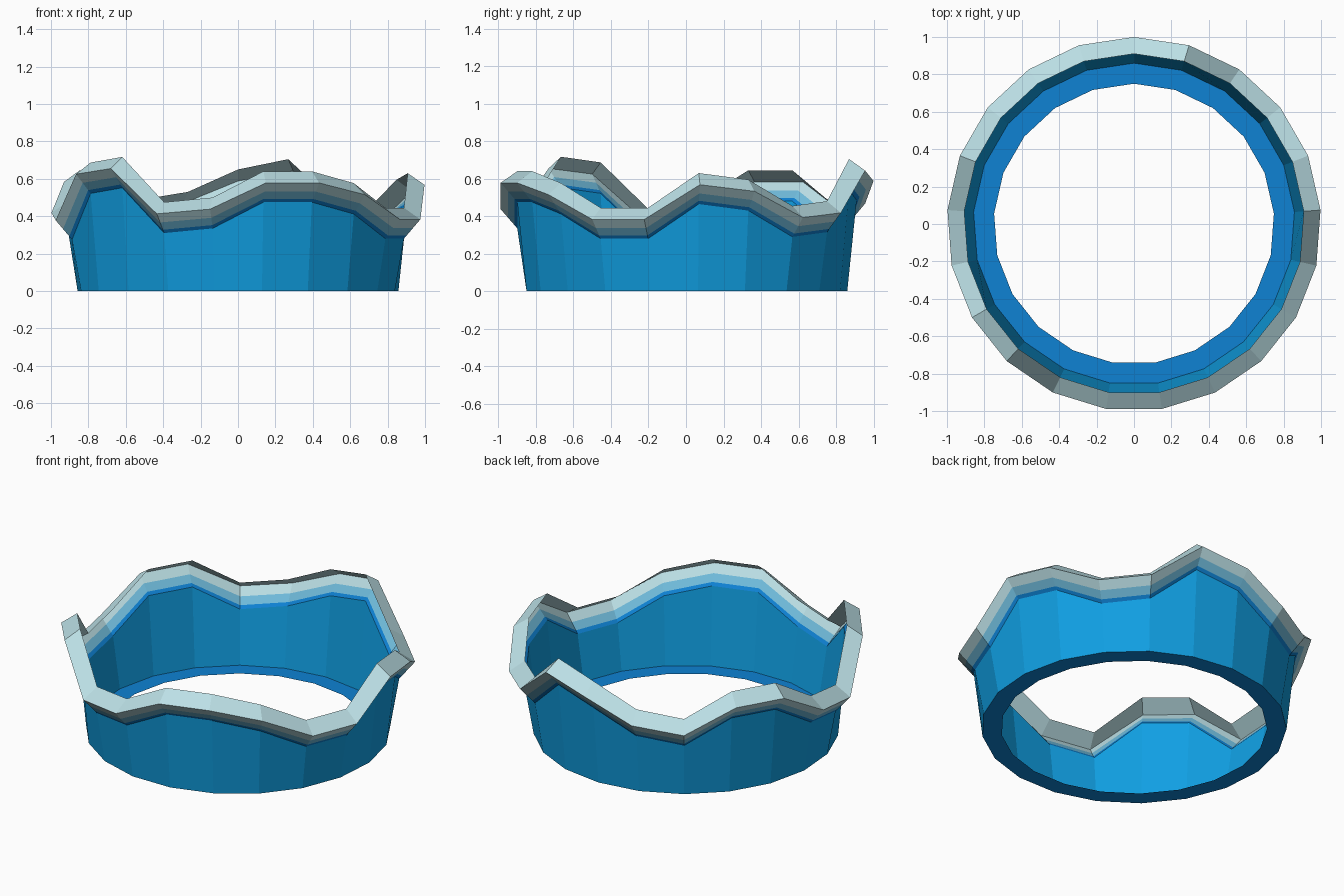
import bpy, math

if "Cube" in bpy.data.objects:
    bpy.data.objects.remove(bpy.data.objects["Cube"])

def srgb(r, g, b):
    conv = lambda c: c / 12.92 if c <= 0.04045 else ((c + 0.055) / 1.055) ** 2.4
    return tuple(conv(v / 255) for v in (r, g, b)) + (1.0,)

def material(name, rgb):
    m = bpy.data.materials.new(name)
    m.diffuse_color = srgb(*rgb)
    m.use_nodes = True
    m.node_tree.nodes["Principled BSDF"].inputs["Base Color"].default_value = m.diffuse_color
    return m

deep_blue = material("deep_blue", (14, 130, 212))
water_blue = material("water_blue", (16, 160, 228))
light_blue = material("light_blue", (112, 188, 220))
foam_white = material("foam_white", (188, 224, 230))

# Height of the wavy crest at each of the 21 corners, clockwise from the back
CREST = [.65, .705, .48, .455, .595, .63, .445, .445, .577, .64, .64,
         .50, .475, .717, .687, .44, .48, .645, .645, .49, .53]
N = len(CREST)
RIM, WALL = -0.062, -0.165   # drop from crest to the outer rim and wall top

def ring_sheet(name, profile, mats):
    """Sheet swept round the circle. profile(crest) gives (radius, z) rows;
    one material per band between rows."""
    rows = len(mats) + 1
    verts = []
    for i, crest in enumerate(CREST):
        a = 2 * math.pi * i / N
        verts += [(r * math.sin(a), r * math.cos(a), z) for r, z in profile(crest)]
    faces, idx = [], []
    used = list(dict.fromkeys(mats))
    for i in range(N):
        j = (i + 1) % N
        for k in range(rows - 1):
            faces.append((i * rows + k, i * rows + k + 1, j * rows + k + 1, j * rows + k)[::-1])
            idx.append(used.index(mats[k]))
    me = bpy.data.meshes.new(name)
    me.from_pydata(verts, [], faces)
    for m in used:
        me.materials.append(m)
    for p, m in zip(me.polygons, idx):
        p.material_index = m
    me.update()
    ob = bpy.data.objects.new(name, me)
    bpy.context.collection.objects.link(ob)
    return ob

def flare(crest, t):
    # point on the flare between wall top (t=0) and outer rim (t=1)
    return (0.91 + 0.09 * t, crest + WALL + (RIM - WALL) * t)

# Flat ring at the foot
ring_sheet("base_ring", lambda c: [(0.75, 0), (0.86, 0)], [deep_blue])
# Leaning wall with a wavy top
ring_sheet("water_wall", lambda c: [(0.86, 0), flare(c, 0)], [water_blue])
# Flared foam band fading from blue to white, then the lip turning back in
ring_sheet("foam_crest",
           lambda c: [flare(c, 0), flare(c, .17), flare(c, .55), flare(c, 1), (0.91, c)],
           [deep_blue, light_blue, foam_white, foam_white])
